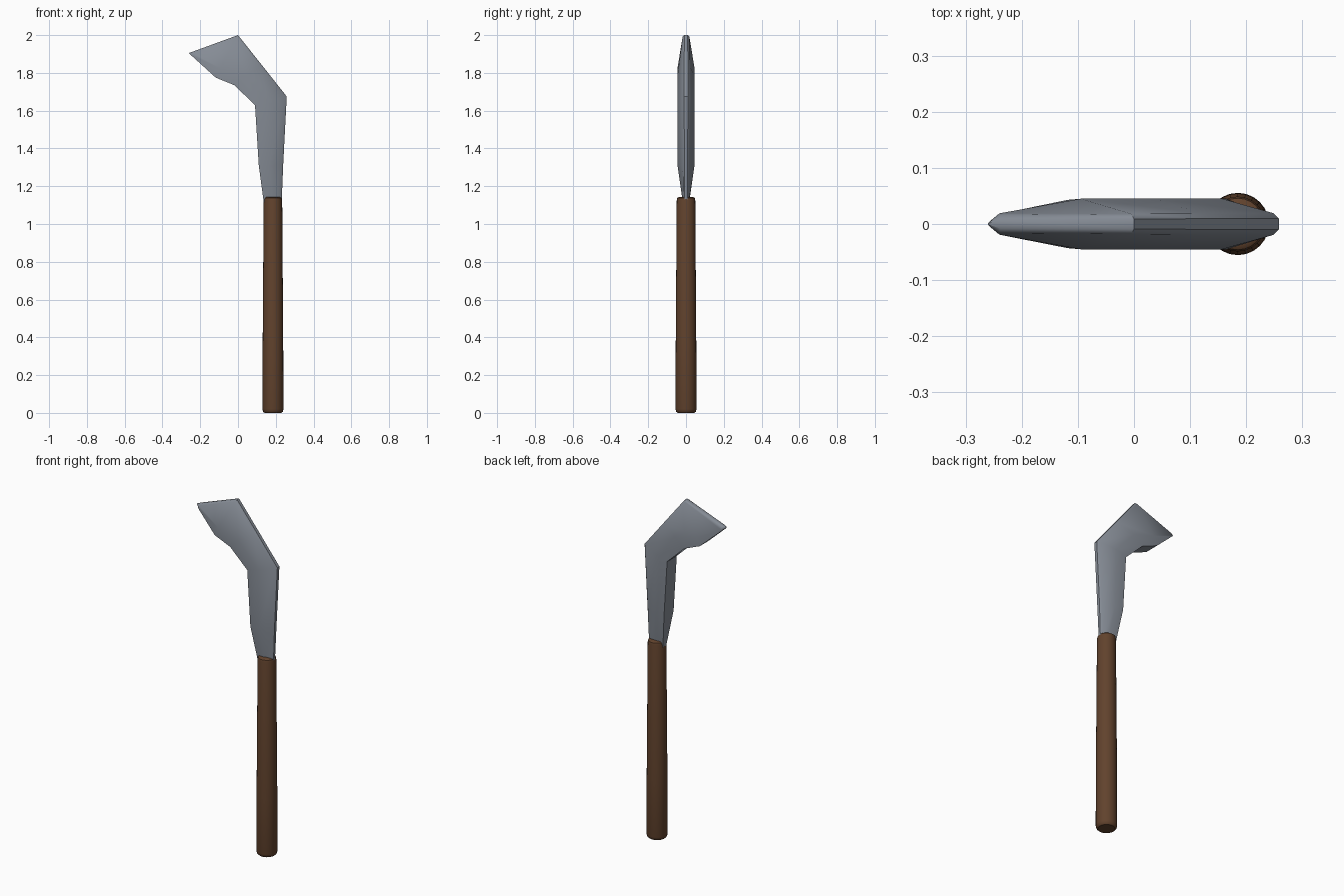
import bpy, bmesh, math
from mathutils import Vector

if "Cube" in bpy.data.objects:
    bpy.data.objects.remove(bpy.data.objects["Cube"])


def material(name, color):
    m = bpy.data.materials.new(name)
    m.diffuse_color = (*color, 1)
    m.use_nodes = True
    m.node_tree.nodes["Principled BSDF"].inputs["Base Color"].default_value = m.diffuse_color
    return m


steel = material("steel grey", (0.235, 0.26, 0.30))
wood = material("brown wood", (0.12, 0.055, 0.026))


def finish(name, bm, mat, angle):
    bmesh.ops.remove_doubles(bm, verts=bm.verts, dist=0.0005)
    bmesh.ops.recalc_face_normals(bm, faces=bm.faces)
    me = bpy.data.meshes.new(name)
    bm.to_mesh(me)
    bm.free()
    ob = bpy.data.objects.new(name, me)
    bpy.context.collection.objects.link(ob)
    me.materials.append(mat)
    bpy.context.view_layer.objects.active = ob
    ob.select_set(True)
    bpy.ops.object.shade_smooth_by_angle(angle=math.radians(angle))
    ob.select_set(False)


def loft(name, rings, mat, angle):
    """Skin closed cross-sections and cap both ends."""
    bm = bmesh.new()
    loops = [[bm.verts.new(p) for p in r] for r in rings]
    for a, b in zip(loops, loops[1:]):
        n = len(a)
        for i in range(n):
            j = (i + 1) % n
            bm.faces.new((a[i], a[j], b[j], b[i]))
    bm.faces.new(loops[0])
    bm.faces.new(loops[-1])
    finish(name, bm, mat, angle)


# Handle: tapered round shaft with chamfered ends (radius, height)
shaft = [(0.045, 0.0), (0.052, 0.006), (0.0555, 0.02), (0.0545, 0.35),
         (0.049, 1.125), (0.046, 1.138), (0.039, 1.143)]
loft("handle", [[(0.185 + r * math.cos(k * math.tau / 24),
                  r * math.sin(k * math.tau / 24), z) for k in range(24)]
                for r, z in shaft], wood, 40)

# Blade stations: inner edge, ridge and outer edge (x, z), then half thicknesses
stations = [
    ((0.137, 1.11), (0.185, 1.11), (0.231, 1.11), (0.015, 0.016, 0.013)),
    ((0.110, 1.31), (0.165, 1.31), (0.239, 1.31), (0.044, 0.045, 0.018)),
    ((0.090, 1.63), (0.158, 1.65), (0.258, 1.675), (0.044, 0.045, 0.019)),
    ((-0.020, 1.735), (0.035, 1.785), (0.129, 1.838), (0.044, 0.045, 0.019)),
    ((-0.118, 1.775), (-0.095, 1.825), (0.0, 2.0), (0.043, 0.045, 0.018)),
    ((-0.240, 1.886), (-0.240, 1.892), (-0.238, 1.913), (0.018, 0.019, 0.016)),
    ((-0.258, 1.902), (-0.259, 1.903), (-0.260, 1.905), (0.002, 0.003, 0.002)),
]
rings = []
for inner, ridge, outer, (ti, tr, to) in stations:
    o, r = Vector(outer), Vector(ridge)
    d = r - o
    shoulder = o + d.normalized() * min(0.009, d.length * 0.4)
    side = [(inner, ti), (ridge, tr), (shoulder, to), (outer, to * 0.5)]
    rings.append([(p[0], -t, p[1]) for p, t in side] +
                 [(p[0], t, p[1]) for p, t in reversed(side)])
loft("blade", rings, steel, 40)
